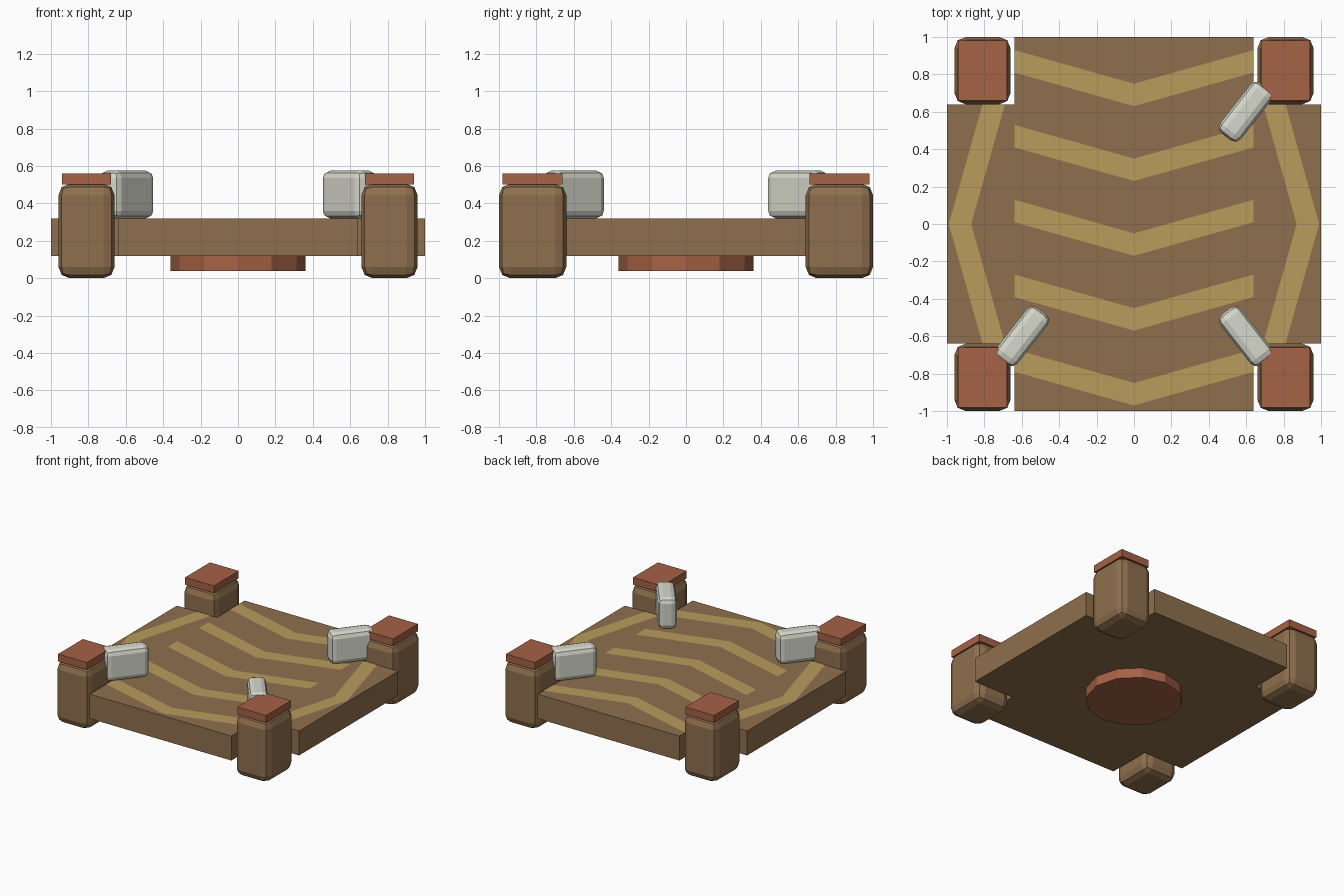
import bpy
import math

if "Cube" in bpy.data.objects:
    bpy.data.objects.remove(bpy.data.objects["Cube"])


def material(name, rgb):
    m = bpy.data.materials.new(name)
    m.diffuse_color = (*rgb, 1)
    m.use_nodes = True
    m.node_tree.nodes["Principled BSDF"].inputs["Base Color"].default_value = m.diffuse_color
    return m


WOOD = material("wood", (0.275, 0.162, 0.076))
CLAY = material("clay_red", (0.381, 0.122, 0.061))
STRAW = material("straw", (0.491, 0.332, 0.107))
STONE = material("pale_stone", (0.672, 0.679, 0.597))


def mesh_object(name, verts, faces, mat):
    me = bpy.data.meshes.new(name)
    me.from_pydata(verts, [], faces)
    me.materials.append(mat)
    ob = bpy.data.objects.new(name, me)
    bpy.context.collection.objects.link(ob)
    return ob


def prism(name, outline, z0, z1, mat):
    """Extrude a counter-clockwise outline from z0 to z1."""
    n = len(outline)
    verts = [(x, y, z) for z in (z0, z1) for x, y in outline]
    faces = [list(range(n))[::-1], list(range(n, 2 * n))]
    faces += [(i, (i + 1) % n, (i + 1) % n + n, i + n) for i in range(n)]
    return mesh_object(name, verts, faces, mat)


def block(name, center, size, mat, bevel=0.0, turn=0.0):
    """Box centred at a point, optionally turned about z with rounded edges."""
    x, y, z = (s / 2 for s in size)
    ob = prism(name, [(-x, -y), (x, -y), (x, y), (-x, y)], -z, z, mat)
    ob.location = center
    ob.rotation_euler.z = turn
    if bevel:
        mod = ob.modifiers.new("rounding", 'BEVEL')
        mod.width = bevel
        mod.segments = 2
    return ob


# Cross-shaped deck with notched corners
n = 0.64
prism("deck", [(-n, -1), (n, -1), (n, -n), (1, -n), (1, n), (n, n),
               (n, 1), (-n, 1), (-n, n), (-1, n), (-1, -n), (-n, -n)],
      0.12, 0.32, WOOD)

# Round hub under the deck
prism("hub", [(0.36 * math.cos(a * math.pi / 6), 0.36 * math.sin(a * math.pi / 6))
              for a in range(12)], 0.04, 0.12, CLAY)


# Painted chevrons, flat on the deck; u runs across, v is the pointing axis
def chevron(name, place):
    pts = [(-n, 0.18), (0, 0), (n, 0.18), (n, 0.06), (0, -0.12), (-n, 0.06)]
    verts = [(*place(u, v), 0.322) for u, v in pts]
    ob = mesh_object(name, verts, [(0, 5, 4, 1), (1, 4, 3, 2)], STRAW)
    if ob.data.polygons[0].normal.z < 0:
        ob.data.flip_normals()


for i in range(5):
    chevron(f"center_chevron_{i + 1}", lambda u, v: (u, v + 0.75 - 0.4 * i))
for side, s in (("left", -1), ("right", 1)):
    chevron(f"{side}_chevron", lambda u, v: (s * (0.87 - v), u))

# Corner posts with caps
for sx in (-1, 1):
    for sy in (-1, 1):
        tag = ("front" if sy < 0 else "back") + ("_left" if sx < 0 else "_right")
        block(f"{tag}_post", (sx * 0.81, sy * 0.82, 0.2525), (0.30, 0.36, 0.505), WOOD, 0.06)
        block(f"{tag}_cap", (sx * 0.81, sy * 0.82, 0.53), (0.26, 0.32, 0.06), CLAY)

# Pale rounded blocks set diagonally at three corners
for tag, sx, sy in (("front_left", -1, -1), ("front_right", 1, -1), ("back_right", 1, 1)):
    block(f"{tag}_stone", (sx * 0.597, sy * 0.60, 0.4475), (0.34, 0.14, 0.255),
          STONE, 0.04, sx * sy * math.radians(52))
